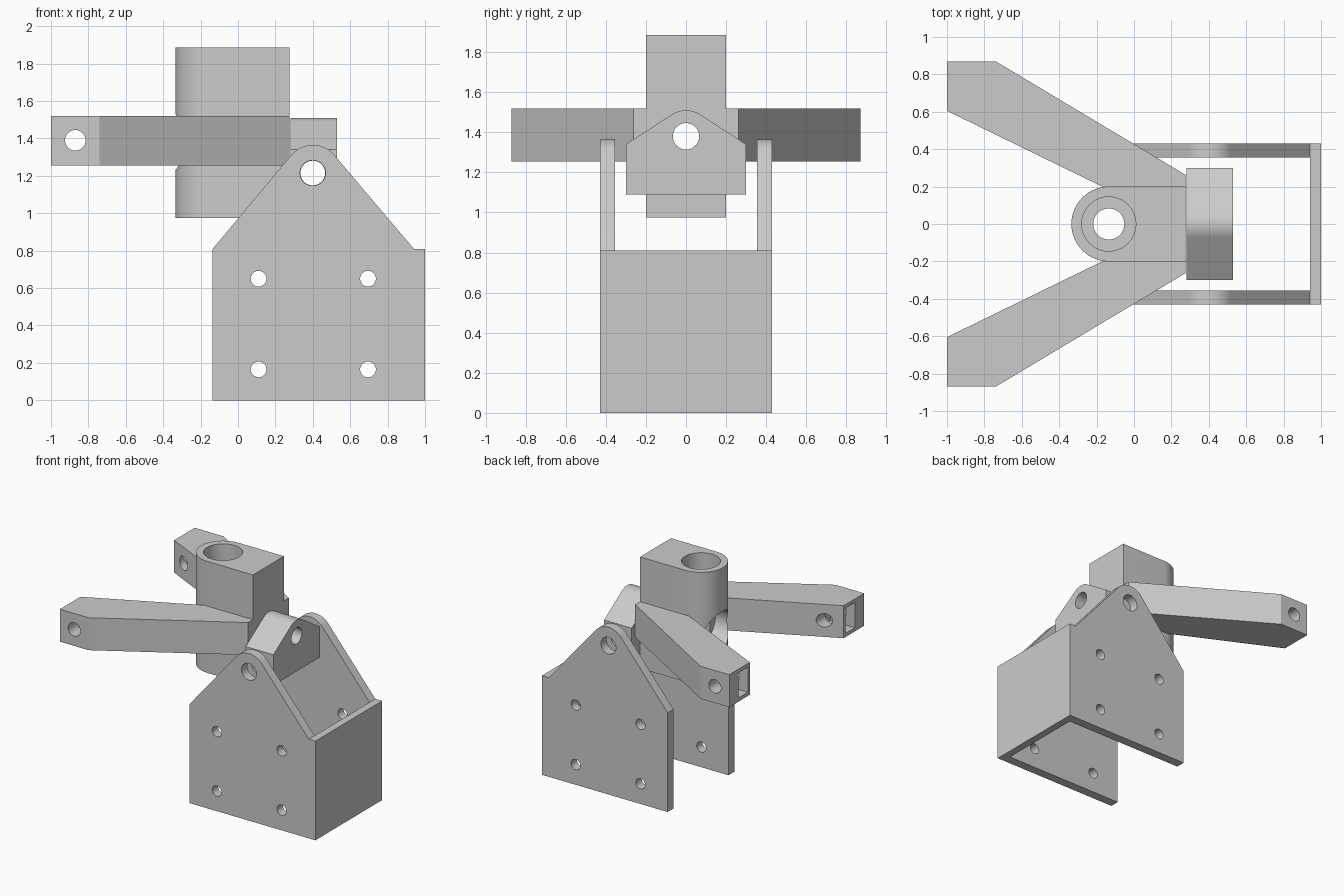
import bpy, bmesh, math
from mathutils import Vector

cube = bpy.data.objects.get("Cube")
if cube:
    bpy.data.objects.remove(cube)

grey = bpy.data.materials.new("plain_grey")
grey.use_nodes = True
colour = (0.6, 0.6, 0.6, 1)
grey.diffuse_color = colour
grey.node_tree.nodes["Principled BSDF"].inputs["Base Color"].default_value = colour

# Maps (profile u, profile v, depth) to x, y, z for each extrusion axis
AXES = {"x": lambda u, v, d: (d, u, v),
        "y": lambda u, v, d: (u, d, v),
        "z": lambda u, v, d: (u, v, d)}


def prism(name, points, axis, low, high):
    """Extrude a closed 2D profile along an axis."""
    bm = bmesh.new()
    place = AXES[axis]
    face = bm.faces.new([bm.verts.new(place(u, v, low)) for u, v in points])
    moved = bmesh.ops.extrude_face_region(bm, geom=[face])["geom"]
    bmesh.ops.translate(bm, vec=Vector(place(0, 0, high - low)),
                        verts=[g for g in moved if isinstance(g, bmesh.types.BMVert)])
    bmesh.ops.recalc_face_normals(bm, faces=bm.faces)
    mesh = bpy.data.meshes.new(name)
    bm.to_mesh(mesh)
    bm.free()
    mesh.materials.append(grey)
    obj = bpy.data.objects.new(name, mesh)
    bpy.context.collection.objects.link(obj)
    return obj


def arc(u, v, r, start, end, steps):
    angles = [start + (end - start) * i / steps for i in range(steps + 1)]
    return [(u + r * math.cos(a), v + r * math.sin(a)) for a in angles]


def rod(u, v, r, axis, low, high):
    return prism("hole_cutter", arc(u, v, r, 0, math.tau, 48)[:-1], axis, low, high)


def box(x0, x1, y0, y1, z0, z1):
    return prism("box_cutter", [(x0, y0), (x1, y0), (x1, y1), (x0, y1)], "z", z0, z1)


def rounded_peak(u, v, r, half, shoulder):
    """Arc whose ends are tangent to lines from two symmetric shoulder points."""
    drop = shoulder - v
    start = math.atan2(drop, half) + math.acos(r / math.hypot(half, drop))
    return arc(u, v, r, start, math.pi - start, 20)


def finish(obj, cutters):
    """Cut the holes, then smooth the round surfaces."""
    bpy.ops.object.select_all(action="DESELECT")
    bpy.context.view_layer.objects.active = obj
    obj.select_set(True)
    for cutter in cutters:
        mod = obj.modifiers.new("cut", "BOOLEAN")
        mod.operation = "DIFFERENCE"
        mod.solver = "EXACT"
        mod.object = cutter
        bpy.ops.object.modifier_apply(modifier=mod.name)
        bpy.data.objects.remove(cutter)
    bpy.ops.object.shade_smooth_by_angle(angle=math.radians(30))


# Bracket: two gabled side plates joined by an end wall
PIVOT_X, PIVOT_Z = 0.40, 1.215
profile = [(-0.135, 0), (1, 0), (1, 0.81), (0.94, 0.81)]
profile += rounded_peak(PIVOT_X, PIVOT_Z, 0.15, 0.538, 0.81) + [(-0.135, 0.81)]
bracket = prism("bracket", profile, "y", -0.43, 0.43)
cutters = [box(-0.5, 0.94, -0.355, 0.355, -0.5, 2),
           rod(PIVOT_X, PIVOT_Z, 0.068, "y", -1, 1)]
cutters += [rod(x, z, 0.042, "y", -1, 1) for x in (0.11, 0.695) for z in (0.165, 0.65)]
finish(bracket, cutters)

# Pivot block: sits between the plates, drilled both ways
profile = [(-0.3, 1.34), (-0.3, 1.09), (0.3, 1.09), (0.3, 1.34)]
profile += rounded_peak(0, 1.38, 0.13, 0.3, 1.34)
block = prism("pivot_block", profile, "x", 0.28, 0.53)
finish(block, [rod(0, 1.38, 0.066, "x", 0, 1),
               rod(PIVOT_X, PIVOT_Z, 0.066, "y", -1, 1)])

# Hub: round-nosed post with stepped bores
HUB_X = -0.135
profile = [(0.275, -0.2), (0.275, 0.2)]
profile += arc(HUB_X, 0, 0.2, math.pi / 2, math.pi * 1.5, 32)
hub = prism("hub", profile, "z", 0.975, 1.885)
finish(hub, [rod(HUB_X, 0, 0.083, "z", 0.5, 2.5),
             rod(HUB_X, 0, 0.145, "z", 1.70, 2.5),
             rod(HUB_X, 0, 0.145, "z", 0.5, 1.16),
             rod(0, 1.38, 0.066, "x", -1, 1),
             rod(0, 1.38, 0.15, "x", -1, -0.16)])

# Arms: mirrored bars with a cross hole and a pocket in each tip
for side, name in ((1, "left_arm"), (-1, "right_arm")):
    outline = [(-1, 0.605), (-1, 0.87), (-0.74, 0.87),
               (0.275, 0.263), (0.275, 0.2), (-0.17, 0.2)]
    arm = prism(name, [(x, side * y) for x, y in outline], "z", 1.255, 1.52)
    y0, y1 = sorted((side * 0.63, side * 0.75))
    finish(arm, [rod(-0.87, 1.39, 0.055, "y", -1, 1),
                 box(-1.2, -0.78, y0, y1, 1.285, 1.49)])
